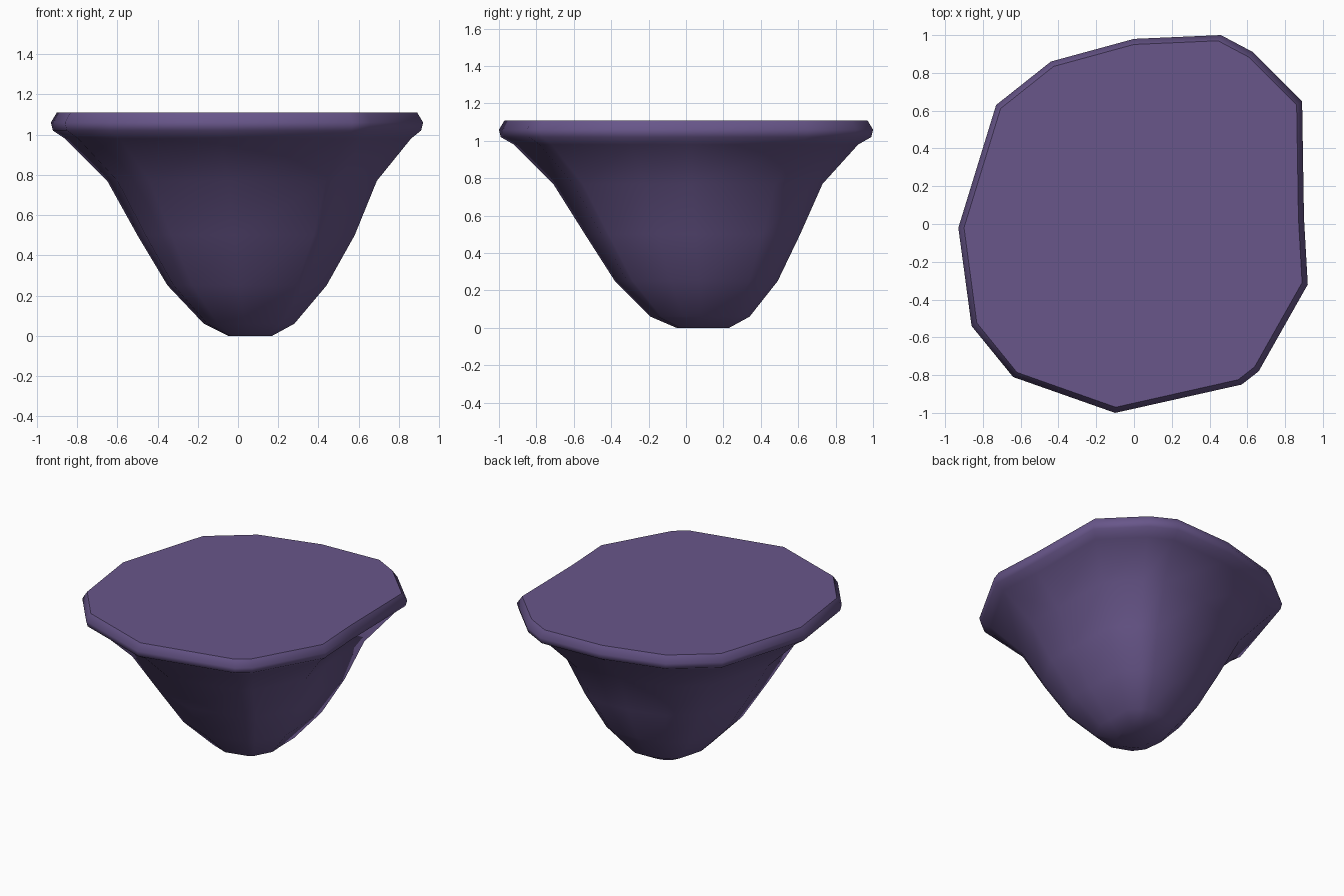
import bpy, bmesh, math

cube = bpy.data.objects.get("Cube")
if cube:
    bpy.data.objects.remove(cube)

# Purple rock colour
rock = bpy.data.materials.new("purple_rock")
rock.use_nodes = True
rock.diffuse_color = (0.138, 0.093, 0.254, 1)
rock.node_tree.nodes["Principled BSDF"].inputs["Base Color"].default_value = rock.diffuse_color

# Irregular plateau outline, counter-clockwise
outline = [(0.46, 1.0), (0.0, 0.98), (-0.44, 0.86), (-0.73, 0.63), (-0.93, -0.02),
           (-0.86, -0.54), (-0.64, -0.81), (-0.1, -1.0), (0.57, -0.85), (0.66, -0.78),
           (0.92, -0.32), (0.9, 0.03), (0.89, 0.65), (0.63, 0.91)]

# Rings: height, then the extent of the outline at that height (x min, x max, y min, y max)
rings = [(0.00, -0.05, 0.17, -0.05, 0.23),
         (0.06, -0.17, 0.28, -0.19, 0.34),
         (0.25, -0.35, 0.44, -0.38, 0.49),
         (0.50, -0.50, 0.58, -0.54, 0.61),
         (0.77, -0.65, 0.69, -0.71, 0.73),
         (0.98, -0.86, 0.86, -0.92, 0.92),
         (1.02, -0.92, 0.91, -0.99, 0.99),
         (1.06, -0.93, 0.92, -1.00, 1.00),
         (1.11, -0.90, 0.89, -0.97, 0.97)]


def fit(value, low, high, new_low, new_high):
    return new_low + (value - low) / (high - low) * (new_high - new_low)


# Floating rock: rings joined into a tapering body with a flat top
bm = bmesh.new()
loops = []
for z, x0, x1, y0, y1 in rings:
    loops.append([bm.verts.new((fit(x, -0.93, 0.92, x0, x1), fit(y, -1, 1, y0, y1), z))
                  for x, y in outline])
n = len(outline)
for low, high in zip(loops, loops[1:]):
    for i in range(n):
        j = (i + 1) % n
        bm.faces.new((low[i], low[j], high[j], high[i]))
bm.faces.new(loops[-1])
bm.faces.new(loops[0][::-1])
bmesh.ops.recalc_face_normals(bm, faces=bm.faces)

mesh = bpy.data.meshes.new("floating_rock")
bm.to_mesh(mesh)
bm.free()
mesh.materials.append(rock)
island = bpy.data.objects.new("floating_rock", mesh)
bpy.context.collection.objects.link(island)

# Smooth sides, crisp plateau edge
bpy.ops.object.select_all(action='DESELECT')
island.select_set(True)
bpy.context.view_layer.objects.active = island
bpy.ops.object.shade_smooth_by_angle(angle=math.radians(52))
